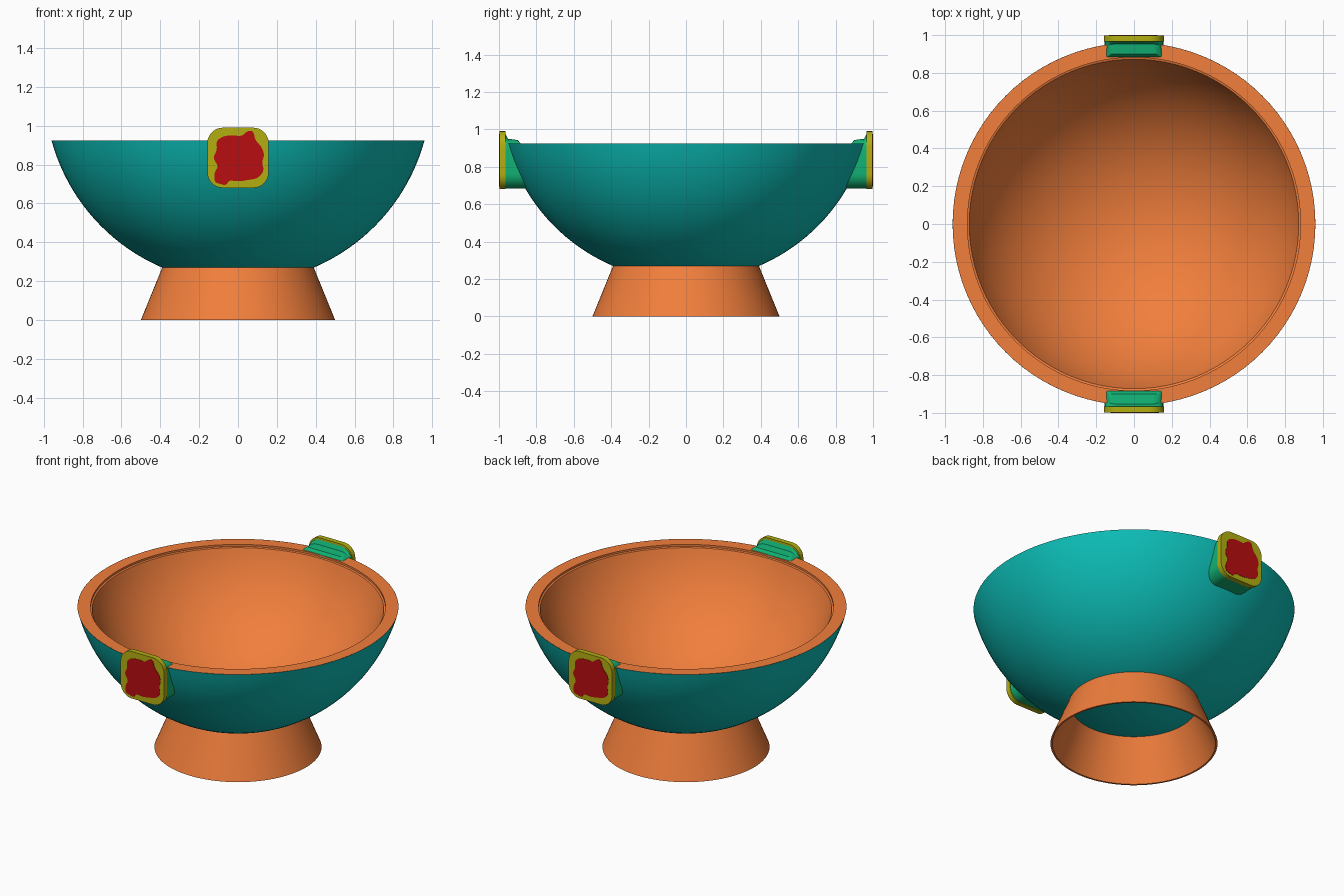
import bpy, bmesh
from math import sin, cos, pi, sqrt, radians, asin

if "Cube" in bpy.data.objects:
    bpy.data.objects.remove(bpy.data.objects["Cube"])


def material(name, rgb):
    m = bpy.data.materials.new(name)
    m.diffuse_color = (*rgb, 1)
    m.use_nodes = True
    m.node_tree.nodes["Principled BSDF"].inputs["Base Color"].default_value = m.diffuse_color
    return m


ORANGE = material("orange", (0.88, 0.21, 0.045))
TEAL = material("teal", (0.004, 0.52, 0.48))
GREEN = material("green", (0.006, 0.45, 0.18))
YELLOW = material("yellow", (0.45, 0.43, 0.006))
RED = material("red", (0.48, 0.004, 0.005))


def add_object(name, bm, mat, angle=30, fix_normals=False):
    bmesh.ops.remove_doubles(bm, verts=bm.verts, dist=1e-5)
    if fix_normals:
        bmesh.ops.recalc_face_normals(bm, faces=bm.faces)
    me = bpy.data.meshes.new(name)
    bm.to_mesh(me)
    bm.free()
    me.shade_smooth()
    me.set_sharp_from_angle(angle=radians(angle))
    me.materials.append(mat)
    ob = bpy.data.objects.new(name, me)
    bpy.context.collection.objects.link(ob)
    return ob


def skin(bm, rings, closed=True):
    """Join equal-length rings of points with quads."""
    vs = [[bm.verts.new(p) for p in ring] for ring in rings]
    n = len(vs[0])
    for a, b in zip(vs, vs[1:]):
        for i in range(n):
            j = (i + 1) % n
            bm.faces.new((a[i], a[j], b[j], b[i]))
    return vs


def lathe(name, profile, mat, n=96):
    bm = bmesh.new()
    skin(bm, [[(r * cos(2 * pi * i / n), r * sin(2 * pi * i / n), z)
               for i in range(n)] for r, z in profile])
    return add_object(name, bm, mat)


def loft(name, rings, mat):
    bm = bmesh.new()
    vs = skin(bm, rings)
    bm.faces.new(vs[0])
    bm.faces.new(vs[-1])
    return add_object(name, bm, mat, fix_normals=True)


def rounded_rect(w, z0, z1, r_low, r_top, n=8):
    """Outline in x and z with separate lower and upper corner radii."""
    pts = []
    for cx, cz, r, start in ((w - r_top, z1 - r_top, r_top, 0),
                             (r_top - w, z1 - r_top, r_top, 90),
                             (r_low - w, z0 + r_low, r_low, 180),
                             (w - r_low, z0 + r_low, r_low, 270)):
        for i in range(n + 1):
            a = radians(start + 90 * i / n)
            pts.append((cx + r * cos(a), cz + r * sin(a)))
    return pts


# Bowl: two concentric sphere caps joined by a flat rim
CZ, R_OUT, R_IN, RIM = 1.185, 0.995, 0.915, 0.925


def cap(radius, z_top, n=28):
    a1 = asin(sqrt(radius ** 2 - (CZ - z_top) ** 2) / radius)
    return [(radius * sin(a1 * i / n), CZ - radius * cos(a1 * i / n))
            for i in range(n + 1)]


lathe("bowl_outside", cap(R_OUT, RIM), TEAL)
lathe("bowl_inside", [(0.96, RIM), (0.882, RIM), (0.882, 0.912)]
      + cap(R_IN, 0.908)[::-1], ORANGE)

# Hollow flared foot
lathe("foot", [(0.5, 0), (0.39, 0.27), (0.378, 0.27), (0.488, 0), (0.5, 0)], ORANGE)

# Free-form painted patch outline (x, z)
PATCH = [(.02, .945), (.045, .972), (.08, .975), (.088, .925), (.12, .895),
         (.137, .85), (.122, .808), (.135, .77), (.105, .73), (.06, .722),
         (0, .712), (-.045, .72), (-.062, .692), (-.09, .7), (-.122, .708),
         (-.122, .76), (-.1, .79), (-.13, .835), (-.107, .875), (-.113, .92),
         (-.08, .945), (-.03, .952)]


def smooth_outline(p, steps=2):
    for _ in range(steps):
        q = []
        for a, b in zip(p, p[1:] + p[:1]):
            q += [tuple(.75 * s + .25 * t for s, t in zip(a, b)),
                  tuple(.25 * s + .75 * t for s, t in zip(a, b))]
        p = q
    return p


# Two lugs on the rim, front and back
for side, turn in (("front", 0), ("back", pi)):
    # Neck: sections from the plate inward, top stepping down over the rim
    stations = [(-0.966, 0.978, 0.08, 0), (-0.958, 0.95, 0.06, 0.5),
                (-0.90, 0.943, 0.045, 0), (-0.885, 0.926, 0.02, 0)]
    rings = []
    for k, (y, top, r, bow) in enumerate(stations):
        lean = 0.3 * k / 3          # inner end follows the bowl wall
        rings.append([(x, y + bow * x * x + lean * (top - z), z)
                      for x, z in rounded_rect(0.155, 0.683, top, 0.08, r)])
    neck = loft(side + "_lug_neck", rings, GREEN)

    # Plate with rounded corners
    outline = rounded_rect(0.158, 0.68, 0.99, 0.08, 0.08)
    plate = loft(side + "_lug_plate",
                 [[(x, y, z) for x, z in outline] for y in (-0.998, -0.965)], YELLOW)

    # Patch on the plate
    patch = loft(side + "_lug_patch",
                 [[(x, y, z) for x, z in smooth_outline(PATCH)] for y in (-1.0, -0.99)], RED)
    for ob in (neck, plate, patch):
        ob.rotation_euler.z = turn
